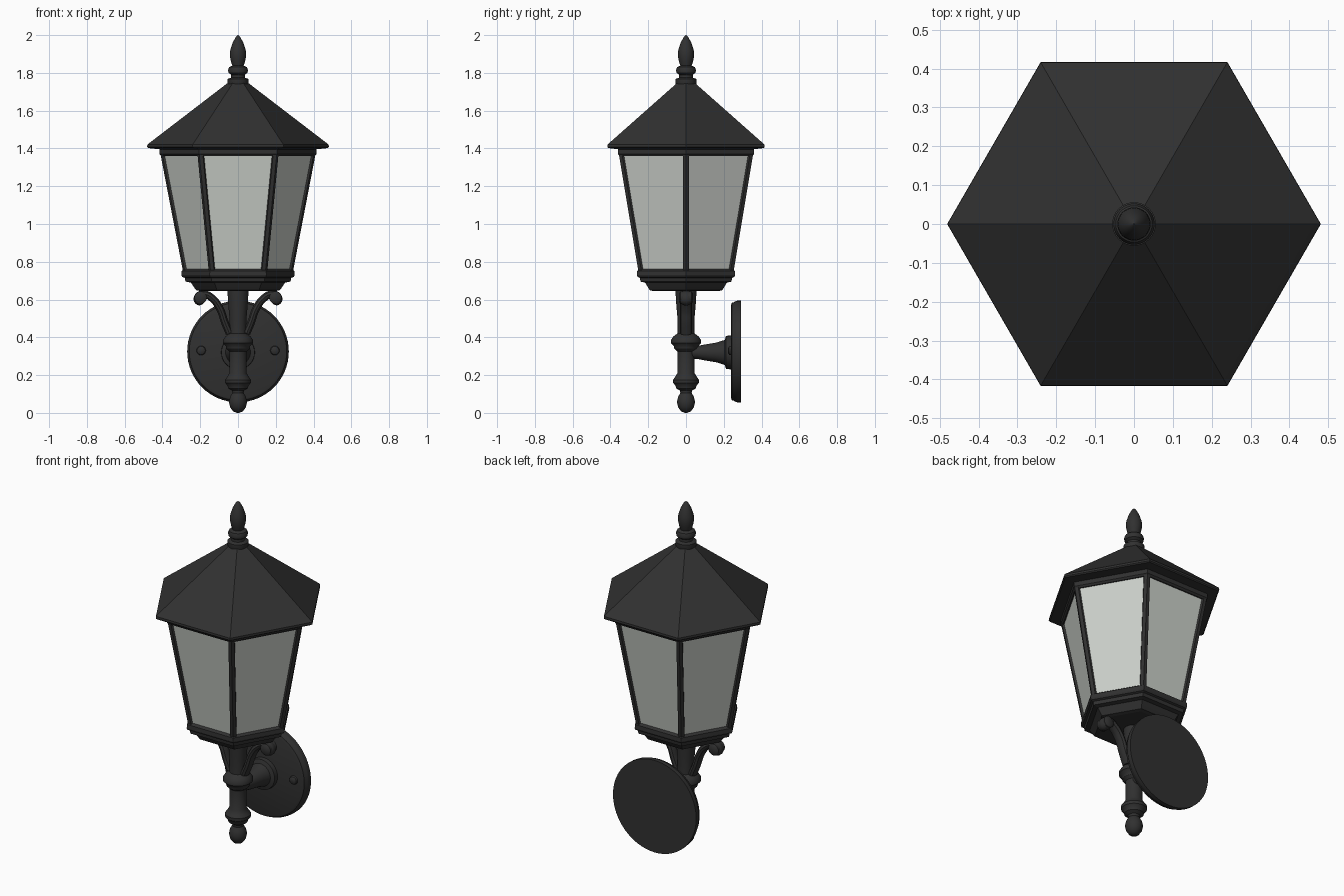
import bpy, bmesh, math
from mathutils import Matrix, Vector

cube = bpy.data.objects.get("Cube")
if cube:
    bpy.data.objects.remove(cube)


def material(name, rgb):
    m = bpy.data.materials.new(name)
    m.use_nodes = True
    m.diffuse_color = (*rgb, 1)
    b = m.node_tree.nodes["Principled BSDF"]
    b.inputs["Base Color"].default_value = (*rgb, 1)
    b.inputs["Roughness"].default_value = 0.6
    return m


METAL = material("black metal", (0.03, 0.03, 0.03))
GLASS = material("frosted glass", (0.6, 0.63, 0.59))


def finish(bm, name, mats=(METAL,), smooth=True):
    bmesh.ops.recalc_face_normals(bm, faces=bm.faces)
    mesh = bpy.data.meshes.new(name)
    bm.to_mesh(mesh)
    bm.free()
    ob = bpy.data.objects.new(name, mesh)
    bpy.context.collection.objects.link(ob)
    for m in mats:
        mesh.materials.append(m)
    if smooth:
        bpy.ops.object.select_all(action="DESELECT")
        ob.select_set(True)
        bpy.context.view_layer.objects.active = ob
        bpy.ops.object.shade_smooth_by_angle(angle=math.radians(35))
    return ob


def rings(profile, sides):
    """Solid of stacked rings from (radius, height) pairs, capped at both ends."""
    bm = bmesh.new()
    loops = []
    for r, z in profile:
        loops.append([bm.verts.new((r * math.cos(a), r * math.sin(a), z))
                      for a in (math.tau * i / sides for i in range(sides))])
    walls = []
    for lo, hi in zip(loops, loops[1:]):
        for i in range(sides):
            j = (i + 1) % sides
            walls.append(bm.faces.new((lo[i], lo[j], hi[j], hi[i])))
    bm.faces.new(loops[0][::-1])
    bm.faces.new(loops[-1])
    return bm, walls


def turned(name, profile, at=(0, 0, 0), sides=32, along_y=False):
    bm, _ = rings(profile, sides)
    turn = Matrix.Rotation(-math.pi / 2, 4, "X") if along_y else Matrix()
    bm.transform(Matrix.Translation(at) @ turn)
    return finish(bm, name)


def hexagonal(name, profile):
    return finish(rings(profile, 6)[0], name, smooth=False)


# Roof and finial
hexagonal("roof", [(0.41, 1.395), (0.475, 1.402), (0.481, 1.408), (0.48, 1.42),
                   (0.465, 1.432), (0.05, 1.75)])
turned("finial", [(0.05, 1.73), (0.056, 1.745), (0.056, 1.768), (0.036, 1.775),
                  (0.036, 1.79), (0.05, 1.8), (0.053, 1.815), (0.047, 1.83),
                  (0.03, 1.838), (0.037, 1.86), (0.043, 1.89), (0.041, 1.92),
                  (0.028, 1.96), (0.012, 1.99), (0.001, 2)])

# Lantern body: each side is inset to a frame holding a recessed pane
bm, walls = rings([(0.275, 0.725), (0.405, 1.4)], 6)
bmesh.ops.inset_individual(bm, faces=walls, thickness=0.033, depth=-0.012)
for f in walls:
    f.material_index = 1
finish(bm, "lantern_body", (METAL, GLASS), smooth=False)

# Corner posts
for i in range(6):
    a = math.tau * i / 6
    out = Vector((math.cos(a), math.sin(a), 0))
    low = out * 0.27 + Vector((0, 0, 0.74))
    high = out * 0.395 + Vector((0, 0, 1.39))
    bm = bmesh.new()
    bmesh.ops.create_cone(bm, cap_ends=True, segments=6, radius1=0.019,
                          radius2=0.019, depth=(high - low).length)
    rot = (high - low).to_track_quat("Z", "Y").to_matrix().to_4x4()
    bm.transform(Matrix.Translation((low + high) / 2) @ rot)
    finish(bm, f"corner_post_{i + 1}", smooth=False)

# Rails and stepped base
hexagonal("top_rail", [(0.405, 1.36), (0.415, 1.37), (0.415, 1.4)])
hexagonal("base_steps", [(0.2, 0.645), (0.222, 0.65), (0.235, 0.668), (0.25, 0.69),
                         (0.278, 0.695), (0.282, 0.715), (0.295, 0.72),
                         (0.3, 0.73), (0.298, 0.752), (0.282, 0.762)])

# Turned stem
turned("stem", [(0.005, 0), (0.026, 0.008), (0.042, 0.03), (0.048, 0.058),
                (0.042, 0.085), (0.03, 0.105), (0.032, 0.118), (0.052, 0.13),
                (0.056, 0.145), (0.068, 0.158), (0.069, 0.175), (0.058, 0.19),
                (0.046, 0.21), (0.046, 0.325), (0.062, 0.34), (0.065, 0.355),
                (0.08, 0.37), (0.08, 0.385), (0.067, 0.405), (0.045, 0.42),
                (0.045, 0.5), (0.052, 0.58), (0.056, 0.65)])

# Scroll brackets
PATH = [(0.045, 0.42), (0.07, 0.48), (0.095, 0.55), (0.135, 0.605), (0.18, 0.628),
        (0.212, 0.615), (0.208, 0.59), (0.19, 0.598)]
for side, label in ((1, "left"), (-1, "right")):
    curve = bpy.data.curves.new("bracket_path", "CURVE")
    curve.dimensions = "3D"
    curve.bevel_depth = 0.021
    curve.bevel_resolution = 3
    curve.use_fill_caps = True
    curve.resolution_u = 6
    spline = curve.splines.new("BEZIER")
    spline.bezier_points.add(len(PATH) - 1)
    for p, (x, z) in zip(spline.bezier_points, PATH):
        p.co = (side * x, 0, z)
        p.handle_left_type = p.handle_right_type = "AUTO"
    helper = bpy.data.objects.new("bracket_helper", curve)
    bpy.context.collection.objects.link(helper)
    bm = bmesh.new()
    bm.from_mesh(helper.to_mesh())
    helper.to_mesh_clear()
    bpy.data.objects.remove(helper)
    bm.transform(Matrix.Diagonal((1, 1.5, 1, 1)))
    finish(bm, f"{label}_bracket")
    # Round scroll end
    turned(f"{label}_scroll", [(0.02, -0.038), (0.033, -0.03), (0.033, 0.03),
                               (0.02, 0.038)], (side * 0.198, 0, 0.61), 20, True)

# Wall arm, wall plate and screws
turned("wall_arm", [(0.034, 0), (0.034, 0.06), (0.042, 0.1), (0.052, 0.16),
                    (0.066, 0.205), (0.088, 0.212), (0.09, 0.25)],
       (0, 0, 0.32), along_y=True)
turned("wall_plate", [(0.245, 0.238), (0.258, 0.243), (0.261, 0.255), (0.267, 0.262),
                      (0.269, 0.272), (0.269, 0.29)], (0, 0, 0.325), 64, True)
for side, label in ((1, "left"), (-1, "right")):
    turned(f"{label}_screw", [(0.012, 0.222), (0.022, 0.228), (0.026, 0.242)],
           (side * 0.195, 0, 0.33), 16, True)
